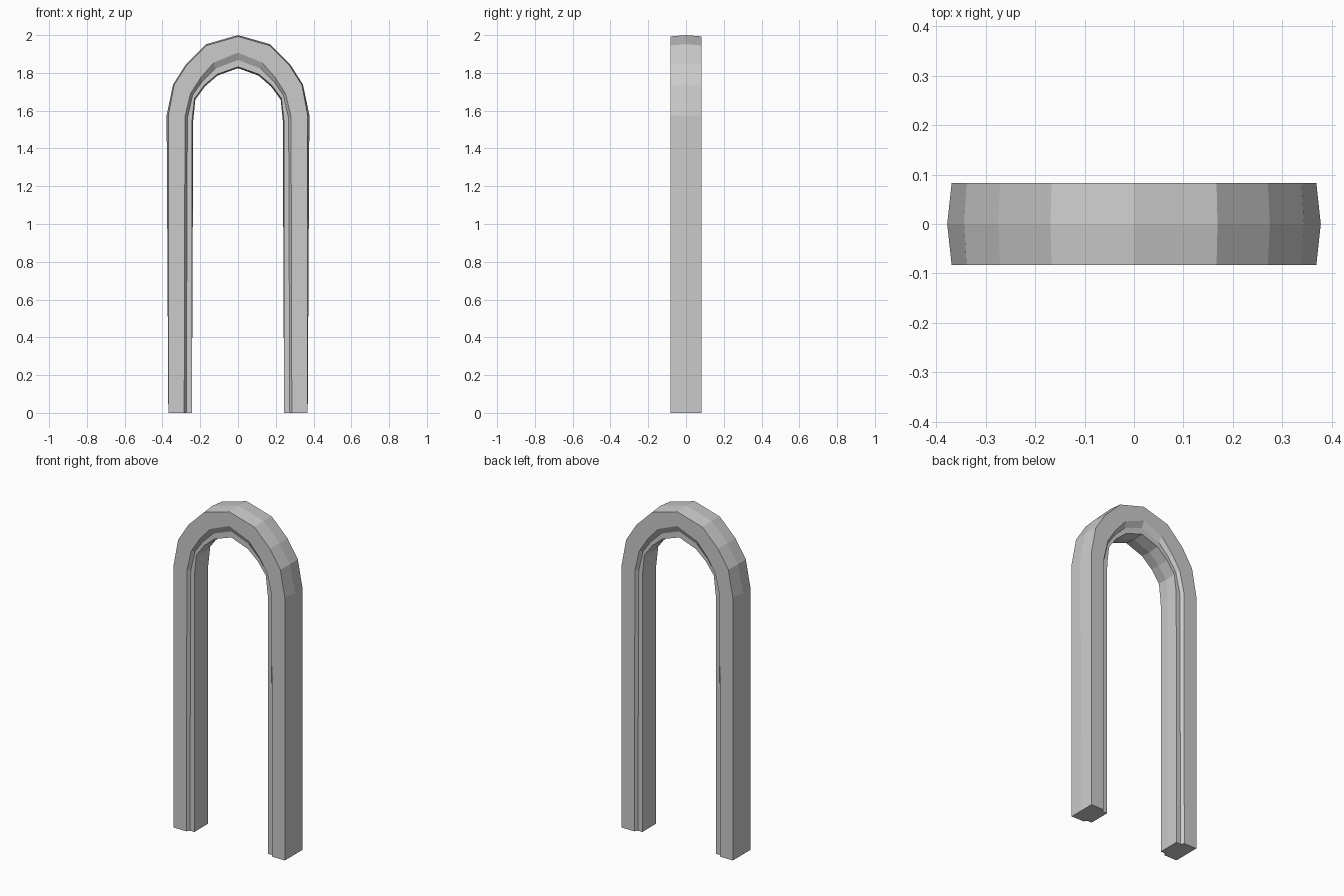
import bpy, bmesh

if "Cube" in bpy.data.objects:
    bpy.data.objects.remove(bpy.data.objects["Cube"])

# Half-arch rails (x, z) from foot to apex, paired with their depth y
RAILS = [
    # outer crown along the centre line
    (0.0, [(.369, 0), (.378, 1.575), (.344, 1.738), (.275, 1.847), (.169, 1.952), (0, 2.0)]),
    # outer edge of the front face
    (.083, [(.369, 0), (.369, 1.575), (.339, 1.735), (.271, 1.842), (.167, 1.945), (0, 1.993)]),
    # inner edge of the front face
    (.083, [(.285, 0), (.281, 1.567), (.252, 1.69), (.197, 1.775), (.127, 1.855), (0, 1.907)]),
    # bottom of the step
    (.065, [(.274, 0), (.268, 1.56), (.240, 1.682), (.189, 1.755), (.12, 1.823), (0, 1.868)]),
    # lip edge at the opening
    (.065, [(.244, 0), (.243, 1.55), (.230, 1.665), (.178, 1.735), (.11, 1.793), (0, 1.832)]),
    # inner crown along the centre line
    (0.0, [(.244, 0), (.237, 1.55), (.226, 1.658), (.175, 1.728), (.108, 1.786), (0, 1.825)]),
]


def ring(station, side):
    """Closed cross-section: front half then mirrored back half."""
    pts = [(side * p[station][0], -y, p[station][1]) for y, p in RAILS]
    return pts + [(x, -y, z) for x, y, z in reversed(pts[1:-1])]


# Sweep from the right foot over the apex to the left foot
bm = bmesh.new()
order = [(i, 1) for i in range(6)] + [(i, -1) for i in range(4, -1, -1)]
rings = [[bm.verts.new(p) for p in ring(i, s)] for i, s in order]
n = len(rings[0])
for a, b in zip(rings, rings[1:]):
    for k in range(n):
        j = (k + 1) % n
        bm.faces.new((a[k], a[j], b[j], b[k]))

# Foot caps
bm.faces.new(rings[0])
bm.faces.new(rings[-1])
bmesh.ops.recalc_face_normals(bm, faces=bm.faces)

mesh = bpy.data.meshes.new("arch_frame")
bm.to_mesh(mesh)
bm.free()
bpy.context.collection.objects.link(bpy.data.objects.new("arch_frame", mesh))
